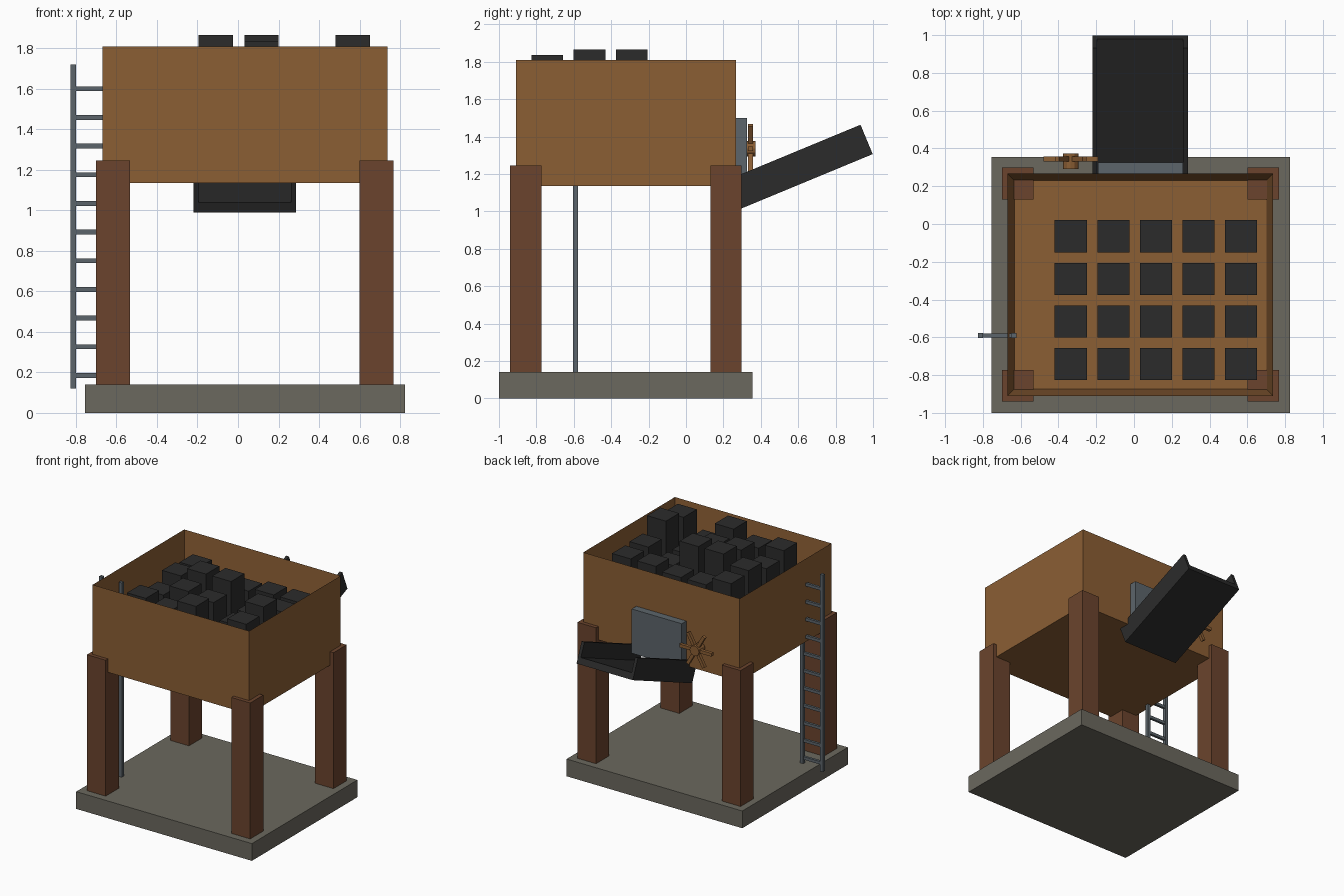
import bpy, bmesh, math
from mathutils import Matrix, Vector

cube = bpy.data.objects.get("Cube")
if cube:
    bpy.data.objects.remove(cube)


def material(name, rgb):
    """Flat material from 0-255 screen colour, stored as linear values."""
    lin = [((c / 255 + 0.055) / 1.055) ** 2.4 for c in rgb] + [1]
    m = bpy.data.materials.new(name)
    m.use_nodes = True
    m.diffuse_color = lin
    m.node_tree.nodes["Principled BSDF"].inputs["Base Color"].default_value = lin
    return m


planks = material("plank brown", (139, 94, 52))
timber = material("dark timber", (107, 68, 45))
stone = material("stone grey", (107, 104, 94))
steel = material("steel grey", (92, 101, 107))
black = material("coal black", (43, 43, 43))


def finish(name, bm, mat):
    bmesh.ops.recalc_face_normals(bm, faces=bm.faces)
    mesh = bpy.data.meshes.new(name)
    bm.to_mesh(mesh)
    bm.free()
    mesh.materials.append(mat)
    obj = bpy.data.objects.new(name, mesh)
    bpy.context.collection.objects.link(obj)
    return obj


def add_box(bm, x, y, z, frame=Matrix()):
    """Box from (min, max) ranges, optionally placed in a rotated frame."""
    lo, hi = Vector((x[0], y[0], z[0])), Vector((x[1], y[1], z[1]))
    place = Matrix.Translation((lo + hi) / 2) @ Matrix.Diagonal((*(hi - lo), 1))
    return bmesh.ops.create_cube(bm, size=1, matrix=frame @ place)["verts"]


def box(name, mat, x, y, z):
    bm = bmesh.new()
    add_box(bm, x, y, z)
    return finish(name, bm, mat)


# Foundation slab and four corner posts
box("foundation", stone, (-0.755, 0.825), (-1, 0.355), (0, 0.14))
for side, x in (("right", -0.7), ("left", 0.6)):
    for end, y in (("front", -0.94), ("back", 0.13)):
        box(f"{end}_{side}_leg", timber, (x, x + 0.168), (y, y + 0.168), (0.14, 1.245))

# Open bin: box with its top inset and pushed down to the floor
bm = bmesh.new()
add_box(bm, (-0.67, 0.737), (-0.91, 0.267), (1.135, 1.81))
top = max(bm.faces, key=lambda f: f.calc_center_median().z)
bmesh.ops.inset_region(bm, faces=[top], thickness=0.052)
bmesh.ops.translate(bm, verts=top.verts, vec=(0, 0, -0.62))
finish("bin", bm, planks)

# Coal blocks in a grid, rows from back to front
heights = ((1.77, 1.70, 1.70, 1.73, 1.73),
           (1.79, 1.865, 1.865, 1.65, 1.74),
           (1.72, 1.81, 1.78, 1.65, 1.865),
           (1.78, 1.74, 1.835, 1.66, 1.81))
bm = bmesh.new()
for row, tops in enumerate(heights):
    for col, z in enumerate(tops):
        x, y = -0.335 + 0.2255 * col, -0.065 - 0.2255 * row
        add_box(bm, (x - 0.085, x + 0.085), (y - 0.085, y + 0.085), (1.19, z))
finish("coal", bm, black)

# Gate plate on the back wall
box("gate", steel, (-0.19, 0.26), (0.266, 0.326), (1.14, 1.5))

# Tilted chute: floor with two side walls
tilt = Matrix.Translation((0.0325, 0.235, 0.99)) @ Matrix.Rotation(math.radians(22.5), 4, 'X')
length, depth = 0.826, 0.17
bm = bmesh.new()
add_box(bm, (-0.228, 0.228), (0, length), (0, 0.052), tilt)
for s in (-1, 1):
    add_box(bm, sorted((s * 0.228, s * 0.253)), (0, length), (0, depth), tilt)
finish("chute", bm, black)

# Hand wheel: hub on the y axis and three crossing bars
hub = Matrix.Translation((-0.335, 0.332, 1.335))
bm = bmesh.new()
bmesh.ops.create_cone(bm, cap_ends=True, segments=12, radius1=0.042, radius2=0.042,
                      depth=0.08, matrix=hub @ Matrix.Rotation(math.pi / 2, 4, 'X'))
for i in range(3):
    add_box(bm, (-0.145, 0.145), (0, 0.026), (-0.013, 0.013),
            hub @ Matrix.Rotation(i * math.pi / 3, 4, 'Y'))
finish("hand_wheel", bm, planks)

# Ladder: two rails and eleven rungs
bm = bmesh.new()
for x in (-0.827, -0.65):
    add_box(bm, (x, x + 0.027), (-0.603, -0.577), (0.12, 1.72))
for i in range(11):
    z = 0.185 + 0.1415 * i
    add_box(bm, (-0.81, -0.64), (-0.6, -0.58), (z - 0.012, z + 0.012))
finish("ladder", bm, steel)
